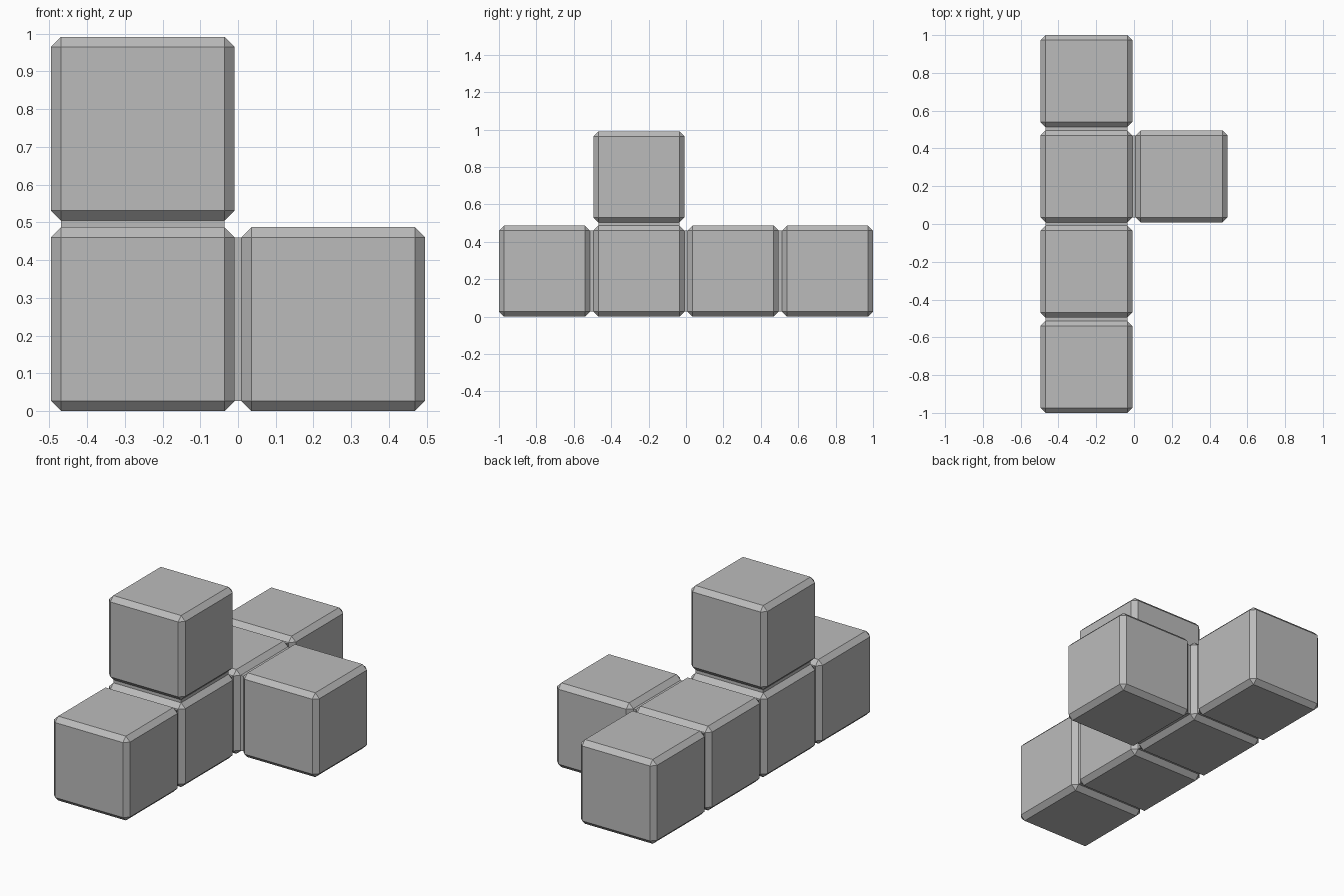
import bpy
import bmesh
from mathutils import Vector

cube = bpy.data.objects.get("Cube")
if cube:
    bpy.data.objects.remove(cube, do_unlink=True)

SIZE = 0.487            # edge of one block
PITCH = (2 - SIZE) / 3  # distance between block centres
CHAMFER = 0.027

# Single flat colour
grey = bpy.data.materials.new("mid_grey")
grey.use_nodes = True
colour = (0.5, 0.5, 0.5, 1)
grey.diffuse_color = colour
grey.node_tree.nodes["Principled BSDF"].inputs["Base Color"].default_value = colour

# Grid cells: a row of four, one block on top and one at the side
cells = [(0, j, 0) for j in range(4)] + [(0, 1, 1), (1, 2, 0)]


def centre(cell):
    i, j, k = cell
    return Vector(((i - 0.5) * PITCH, (j - 1.5) * PITCH, k * PITCH + SIZE / 2))


bm = bmesh.new()

# Chamfered blocks
for cell in cells:
    block = bmesh.new()
    bmesh.ops.create_cube(block, size=SIZE)
    bmesh.ops.bevel(block, geom=block.edges[:], offset=CHAMFER,
                    offset_type='OFFSET', segments=1, affect='EDGES')
    bmesh.ops.translate(block, verts=block.verts[:], vec=centre(cell))
    part = bpy.data.meshes.new("block")
    block.to_mesh(part)
    block.free()
    bm.from_mesh(part)
    bpy.data.meshes.remove(part)


def face_at(point):
    return min(bm.faces, key=lambda f: (f.calc_center_median() - point).length)


# Necks joining the facing sides of neighbouring blocks
for a in cells:
    for axis in range(3):
        b = tuple(c + (n == axis) for n, c in enumerate(a))
        if b not in cells:
            continue
        step = (centre(b) - centre(a)).normalized() * SIZE / 2
        pair = [face_at(centre(a) + step), face_at(centre(b) - step)]
        edges = [e for f in pair for e in f.edges]
        bmesh.ops.delete(bm, geom=pair, context='FACES_ONLY')
        bmesh.ops.bridge_loops(bm, edges=edges)

bmesh.ops.recalc_face_normals(bm, faces=bm.faces[:])
mesh = bpy.data.meshes.new("joined_blocks")
bm.to_mesh(mesh)
bm.free()
mesh.materials.append(grey)
bpy.context.collection.objects.link(bpy.data.objects.new("joined_blocks", mesh))
